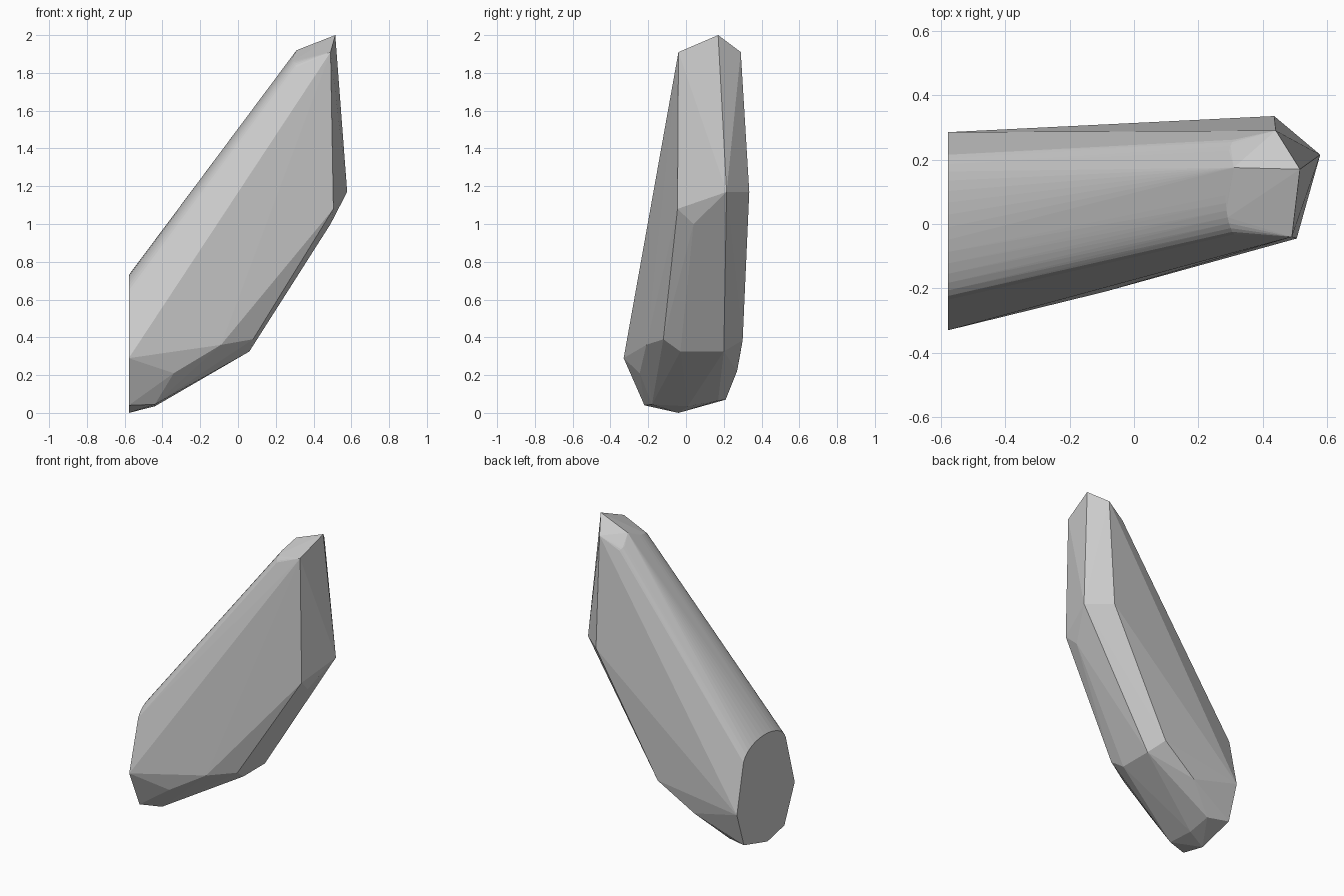
import bpy, bmesh
from math import sin, cos, radians

if "Cube" in bpy.data.objects:
    bpy.data.objects.remove(bpy.data.objects["Cube"])

# Faceted crystal tip, flat side facet and underside corners
points = [
    (.515, .17, 2), (.49, -.04, 1.91), (.44, .29, 1.91), (.31, .175, 1.92),
    (.578, .215, 1.17), (.505, -.045, 1.08), (.435, .335, 1.17), (.49, .04, 1.0),
    (.08, -.12, .39), (.06, -.03, .325), (.06, .2, .325), (0, .3, .385),
    (-.09, -.21, .36), (-.34, -.245, .21), (-.25, .27, .22),
    (-.44, -.18, .045), (-.44, .01, .035), (-.44, .17, .065),
]
# Corners of the flat left end
cap = [(-.33, .29), (-.22, .04), (-.04, 0), (.21, .07), (.285, .30)]
points += [(-.578, y, z) for y, z in cap]

# Rounded ridge: one arc on the left end, a narrower one near the tip
STEPS = 16
for i in range(STEPS + 1):
    t = radians(12 + 156 * i / STEPS)
    points.append((-.578, -.01 + .23 * cos(t), .60 + .13 * sin(t)))
    points.append((.318 - .035 * sin(t), .115 + .15 * cos(t), 1.82 + .055 * sin(t)))

# Wrap everything in a convex hull
bm = bmesh.new()
for p in points:
    bm.verts.new(p)
hull = bmesh.ops.convex_hull(bm, input=bm.verts[:])
loose = [v for v in bm.verts if not v.link_faces]
bmesh.ops.delete(bm, geom=loose, context='VERTS')
bmesh.ops.dissolve_limit(bm, angle_limit=radians(1), verts=bm.verts[:], edges=bm.edges[:])
bmesh.ops.recalc_face_normals(bm, faces=bm.faces[:])

mesh = bpy.data.meshes.new("slanted_rock")
bm.to_mesh(mesh)
bm.free()
rock = bpy.data.objects.new("slanted_rock", mesh)
bpy.context.collection.objects.link(rock)
